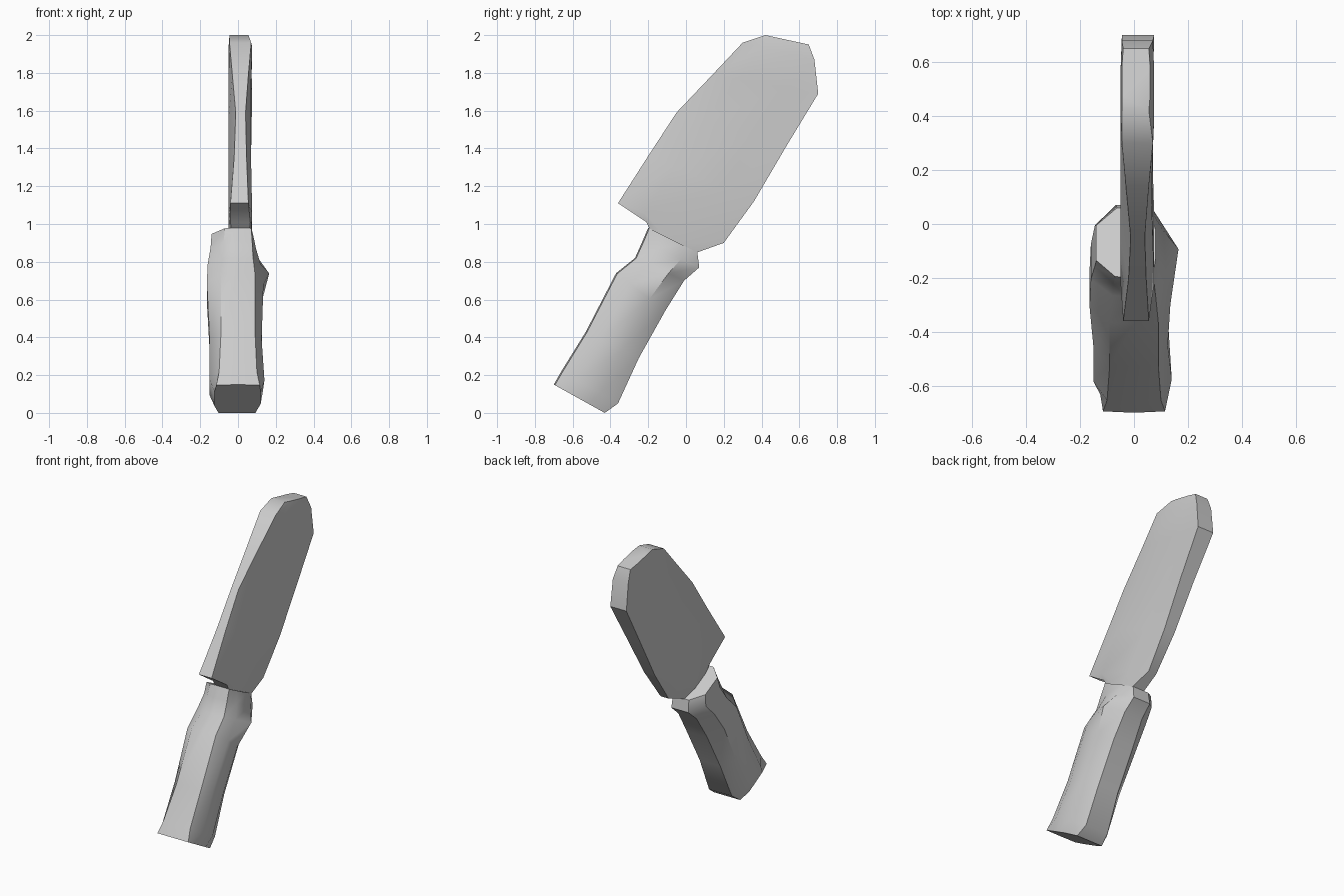
import bpy, bmesh, math

if "Cube" in bpy.data.objects:
    bpy.data.objects.remove(bpy.data.objects["Cube"])


def loft(name, rings, angle):
    """Skin a closed body through rings of (x, y, z) points."""
    bm = bmesh.new()
    loops = [[bm.verts.new(p) for p in ring] for ring in rings]
    n = len(loops[0])
    for a, b in zip(loops, loops[1:]):
        for i in range(n):
            j = (i + 1) % n
            bm.faces.new((a[i], a[j], b[j], b[i]))
    bm.faces.new(loops[0])
    bm.faces.new(loops[-1][::-1])
    bmesh.ops.recalc_face_normals(bm, faces=bm.faces[:])
    mesh = bpy.data.meshes.new(name)
    bm.to_mesh(mesh)
    bm.free()
    obj = bpy.data.objects.new(name, mesh)
    bpy.context.collection.objects.link(obj)
    bpy.ops.object.select_all(action='DESELECT')
    obj.select_set(True)
    bpy.context.view_layer.objects.active = obj
    bpy.ops.object.shade_smooth_by_angle(angle=math.radians(angle))
    return obj


def section(front, back, xs):
    """Ring from (x, t) pairs, t running from the front edge to the back edge."""
    return [(x, front[0] + (back[0] - front[0]) * t,
             front[1] + (back[1] - front[1]) * t) for x, t in xs]


# Blade: front edge, back edge, front x range, back x range, face x range
blade_stations = [
    ((-0.17, 0.93), (0.03, 0.81), (-.03, .06), (-.02, .05), (-.045, .07)),
    ((-0.21, 1.01), (0.06, 0.85), (-.04, .065), (-.03, .06), (-.05, .07)),
    ((-0.36, 1.11), (0.20, 0.90), (-.04, .055), (-.01, .05), (-.05, .075)),
    ((-0.20, 1.36), (0.36, 1.12), (-.02, .045), (-.02, .06), (-.05, .07)),
    ((-0.05, 1.59), (0.53, 1.41), (-.012, .04), (-.03, .07), (-.05, .065)),
    ((0.14, 1.79), (0.70, 1.69), (-.03, .055), (-.045, .075), (-.05, .07)),
    ((0.30, 1.96), (0.68, 1.87), (-.045, .07), (-.045, .07), (-.05, .075)),
    ((0.42, 2.00), (0.65, 1.95), (-.045, .055), (-.04, .055), (-.045, .06)),
]
loft("blade", [
    section(f, b, [(xf[0], 0), (xf[1], 0), (xm[1], .25), (xm[1], .7),
                   (xb[1], 1), (xb[0], 1), (xm[0], .7), (xm[0], .25)])
    for f, b, xf, xb, xm in blade_stations], 35)

# Handle: front, back, left, right (front part), right (back part), edge half-width
handle_stations = [
    ((-0.70, 0.15), (-0.43, 0.00), -.125, .12, .12, .115),
    ((-0.66, 0.22), (-0.36, 0.05), -.15, .14, .13, .10),
    ((-0.53, 0.43), (-0.25, 0.29), -.15, .125, .125, .09),
    ((-0.37, 0.74), (-0.11, 0.54), -.165, .135, .13, .09),
    ((-0.27, 0.82), (-0.01, 0.70), -.16, .12, .165, .08),
    ((-0.23, 0.91), (0.07, 0.77), -.145, .095, .11, .075),
    ((-0.20, 0.98), (0.06, 0.85), -.14, .08, .08, .07),
]
loft("handle", [
    section(f, b, [(-w, .02), (0, 0), (w, .02), (r1, .28), (r2, .68),
                   (w * .8, 1), (-w * .9, 1), (l, .75), (l, .25)])
    for f, b, l, r1, r2, w in handle_stations], 40)
